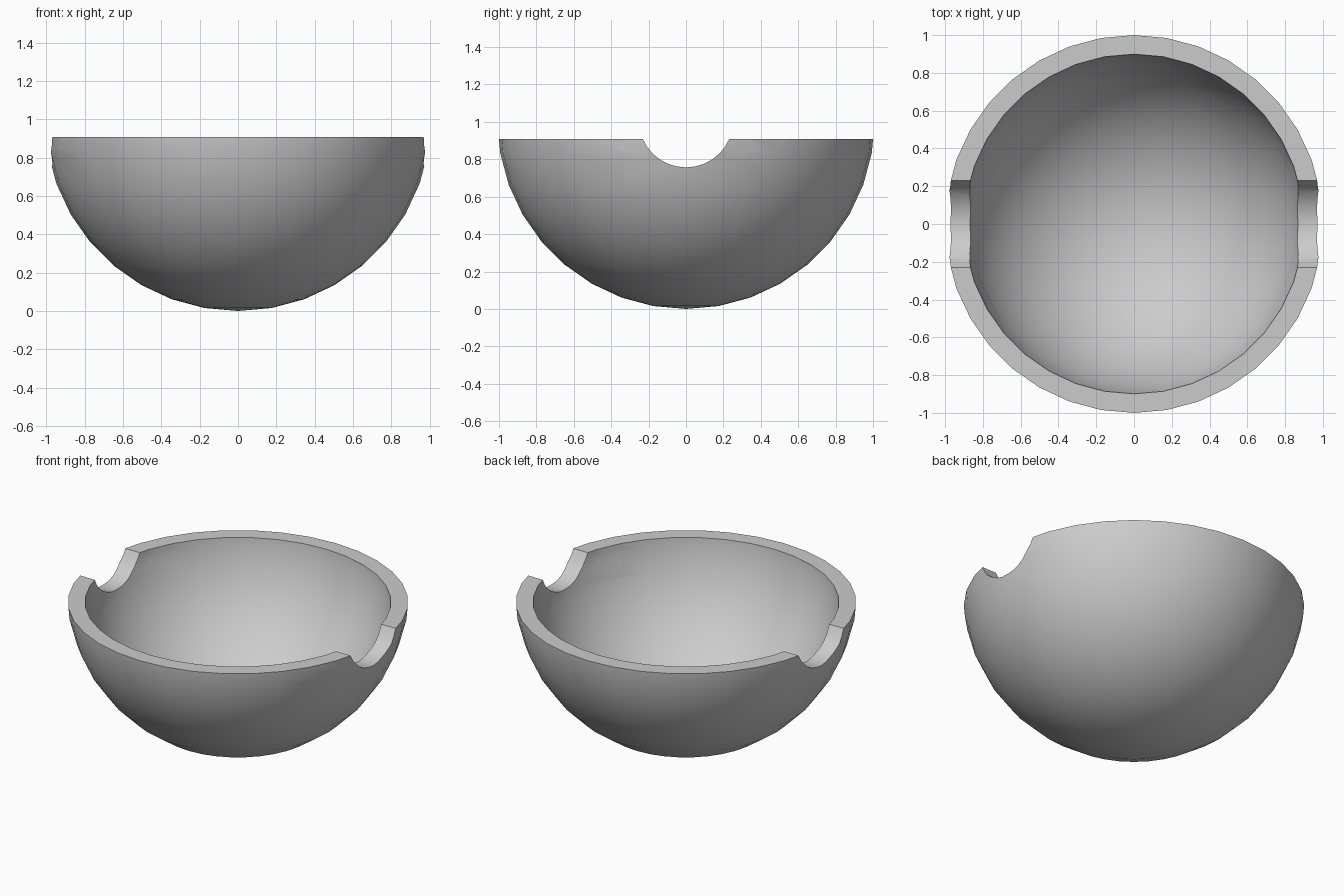
import bpy, bmesh, math
from mathutils import Vector

if "Cube" in bpy.data.objects:
    bpy.data.objects.remove(bpy.data.objects["Cube"], do_unlink=True)

OUTER = 1.0088             # outer sphere radius; its centre is at z = OUTER
INNER = 0.9 * OUTER
RIM = 0.9 * OUTER          # rim height
NOTCH = 0.25 * OUTER       # notch radius
SIDES = 36
ARC = math.tau / SIDES     # angle of one sphere segment
STEP = math.tau / 32       # angle of one notch facet
CENTRE = Vector((0, 0, OUTER))

grey = bpy.data.materials.new("light grey")
grey.use_nodes = True
grey.diffuse_color = (0.6, 0.6, 0.6, 1)
grey.node_tree.nodes["Principled BSDF"].inputs["Base Color"].default_value = grey.diffuse_color


def skin_profile(radius):
    """Points from the bottom of a sphere up to the rim, in the xz plane."""
    points = [CENTRE + radius * Vector((math.sin(i * ARC), 0, -math.cos(i * ARC)))
              for i in range(SIDES // 4 + 1)]
    low, high = points[-2:]
    points[-1] = low.lerp(high, (RIM - low.z) / (high.z - low.z))
    return points


def facet_normal(index):
    angle = (index + 0.5) * STEP
    return Vector((0, math.sin(angle), -math.cos(angle)))


def notch_faces(normals):
    """Faces near the rim at both sides that lie within the given notch planes."""
    found = []
    for face in bm.faces:
        p = face.calc_center_median()
        if p.z > 0.6 and abs(p.y) < 0.4 and all((p - CENTRE).dot(n) < apothem for n in normals):
            found.append(face)
    return found


# Bowl: outer skin, flat rim and inner skin turned as one profile
bm = bmesh.new()
profile = [bm.verts.new(p) for p in skin_profile(OUTER) + skin_profile(INNER)[::-1]]
lines = [bm.edges.new(pair) for pair in zip(profile, profile[1:])]
bmesh.ops.spin(bm, geom=profile + lines, cent=(0, 0, 0), axis=(0, 0, 1),
               angle=math.tau, steps=SIDES)
bmesh.ops.remove_doubles(bm, verts=bm.verts[:], dist=1e-4)

# Round notches: slice along each facet, from the lowest one outwards
apothem = NOTCH * math.cos(STEP / 2)
normals = []
for index in range(7):
    for n in (facet_normal(index), facet_normal(-index - 1)):
        faces = notch_faces(normals)
        edges = {e for f in faces for e in f.edges}
        verts = {v for f in faces for v in f.verts}
        bmesh.ops.bisect_plane(bm, geom=[*verts, *edges, *faces], dist=1e-5,
                               plane_co=CENTRE + n * apothem, plane_no=n)
        normals.append(n)
bmesh.ops.delete(bm, geom=notch_faces(normals), context="FACES")

# Notch walls: one flat strip per facet, from the outer skin to the inner skin
strips = {}
for edge in bm.edges:
    if edge.is_boundary:
        mid = (edge.verts[0].co + edge.verts[1].co) / 2
        facet = math.floor(math.atan2(mid.y, OUTER - mid.z) / STEP)
        strips.setdefault((mid.x > 0, facet), set()).update(edge.verts)
for verts in strips.values():
    ordered = sorted(verts, key=lambda v: math.atan2(v.co.y, OUTER - v.co.z))
    outer = [v for v in ordered if (v.co - CENTRE).length > 0.95 * OUTER]
    inner = [v for v in ordered if (v.co - CENTRE).length <= 0.95 * OUTER]
    bm.faces.new(outer + inner[::-1])
bmesh.ops.recalc_face_normals(bm, faces=bm.faces[:])

mesh = bpy.data.meshes.new("bowl")
bm.to_mesh(mesh)
bm.free()
mesh.materials.append(grey)
bowl = bpy.data.objects.new("bowl", mesh)
bpy.context.collection.objects.link(bowl)

bpy.ops.object.select_all(action="DESELECT")
bowl.select_set(True)
bpy.context.view_layer.objects.active = bowl
bpy.ops.object.shade_smooth_by_angle(angle=math.radians(30))
